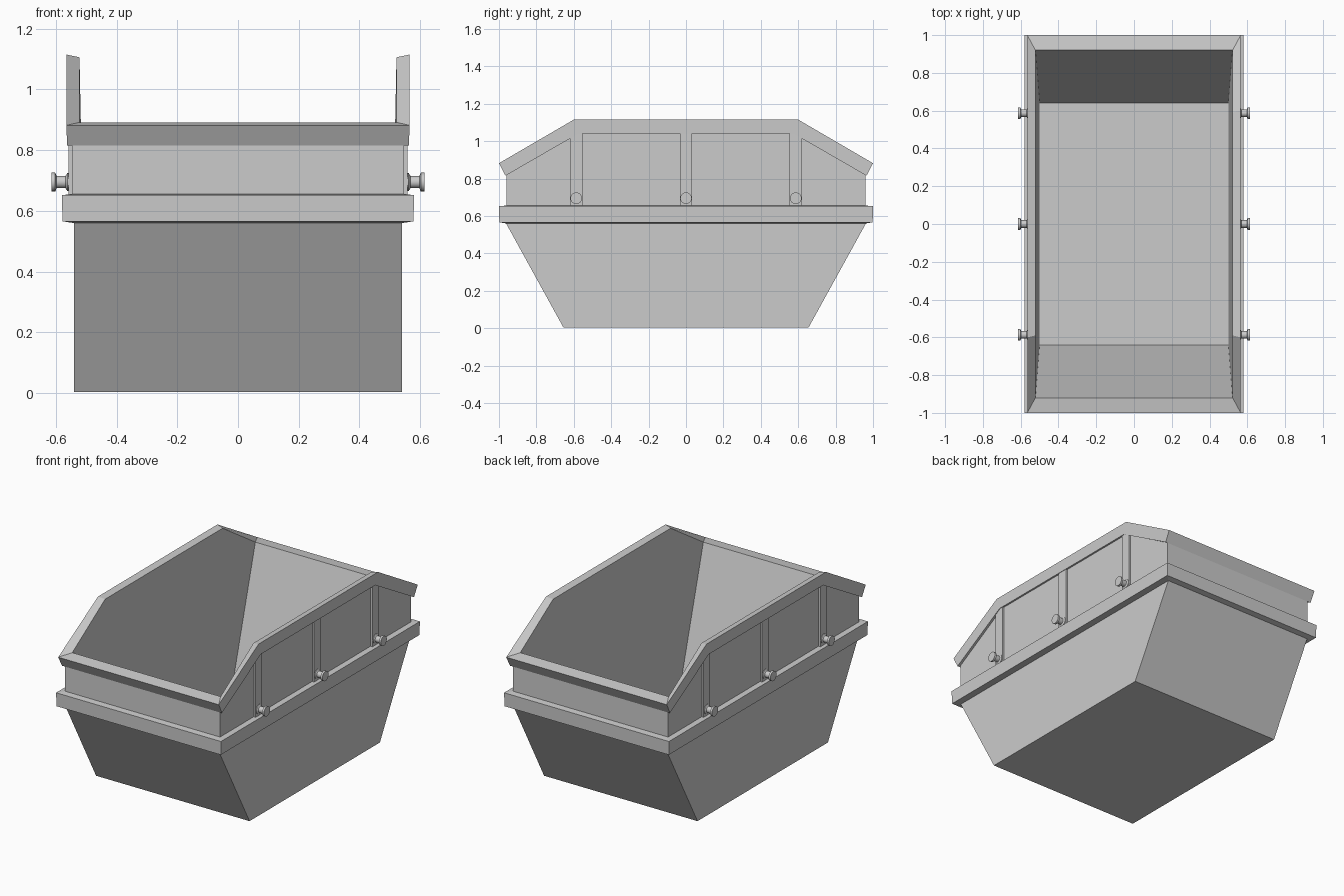
import bpy, bmesh, math

if "Cube" in bpy.data.objects:
    bpy.data.objects.remove(bpy.data.objects["Cube"])


def make_object(name, bm):
    bmesh.ops.recalc_face_normals(bm, faces=bm.faces)
    mesh = bpy.data.meshes.new(name)
    bm.to_mesh(mesh)
    bm.free()
    obj = bpy.data.objects.new(name, mesh)
    bpy.context.collection.objects.link(obj)
    return obj


def mirror_x(obj):
    obj.modifiers.new("Mirror", 'MIRROR').use_axis[0] = True


# Container shell: stacked plan rings (half width, end y, end z, shoulder y, shoulder z)
rings = [
    (0.540, 0.655, 0.003, 0.59, 0.003),   # underside
    (0.540, 0.962, 0.560, 0.59, 0.560),   # top of tapered tub
    (0.578, 0.998, 0.566, 0.59, 0.566),   # band, lower edge
    (0.580, 1.000, 0.652, 0.59, 0.652),   # band, upper edge
    (0.546, 0.960, 0.656, 0.59, 0.656),   # foot of upper wall
    (0.546, 0.960, 0.820, 0.575, 1.045),  # head of upper wall
    (0.563, 0.965, 0.815, 0.575, 1.040),  # rim, lower edge
    (0.565, 1.000, 0.882, 0.600, 1.115),  # rim, upper edge
    (0.522, 0.920, 0.892, 0.590, 1.106),  # rim, inner edge
    (0.500, 0.640, 0.020, 0.590, 0.020),  # inside floor
]
bm = bmesh.new()
loops = []
for x, ye, ze, ym, zm in rings:
    side = [(-ye, ze), (-ym, zm), (ym, zm), (ye, ze)]
    pts = [(x, y, z) for y, z in side] + [(-x, y, z) for y, z in reversed(side)]
    loops.append([bm.verts.new(p) for p in pts])
for a, b in zip(loops, loops[1:]):
    for i in range(8):
        j = (i + 1) % 8
        bm.faces.new((a[i], a[j], b[j], b[i]))
bm.faces.new(loops[0])
bm.faces.new(loops[-1])
bmesh.ops.dissolve_limit(bm, angle_limit=0.001, verts=bm.verts, edges=bm.edges)
make_object("container_shell", bm)

# Lathe profile of a lifting peg: (x, radius)
peg_profile = [(0.545, 0.030), (0.562, 0.030), (0.568, 0.020), (0.597, 0.020),
               (0.602, 0.031), (0.615, 0.031)]
SEGMENTS = 16

for label, y in (("front", -0.587), ("middle", 0.0), ("back", 0.587)):
    # Upright rib on the upper wall
    bm = bmesh.new()
    bmesh.ops.create_cube(bm, size=1)
    for v in bm.verts:
        v.co.x = 0.55 + v.co.x * 0.016
        v.co.y = y + v.co.y * 0.066
        v.co.z = 0.848 + v.co.z * 0.392
    mirror_x(make_object(label + "_rib", bm))

    # Lifting peg at the foot of the rib
    bm = bmesh.new()
    circles = []
    for x, r in peg_profile:
        angles = [2 * math.pi * i / SEGMENTS for i in range(SEGMENTS)]
        circles.append([bm.verts.new((x, y + r * math.cos(t), 0.695 + r * math.sin(t)))
                        for t in angles])
    for a, b in zip(circles, circles[1:]):
        for i in range(SEGMENTS):
            j = (i + 1) % SEGMENTS
            bm.faces.new((a[i], a[j], b[j], b[i]))
    bm.faces.new(circles[0])
    bm.faces.new(circles[-1])
    peg = make_object(label + "_lifting_peg", bm)
    bpy.context.view_layer.objects.active = peg
    peg.select_set(True)
    bpy.ops.object.shade_smooth_by_angle(angle=math.radians(30))
    peg.select_set(False)
    mirror_x(peg)
